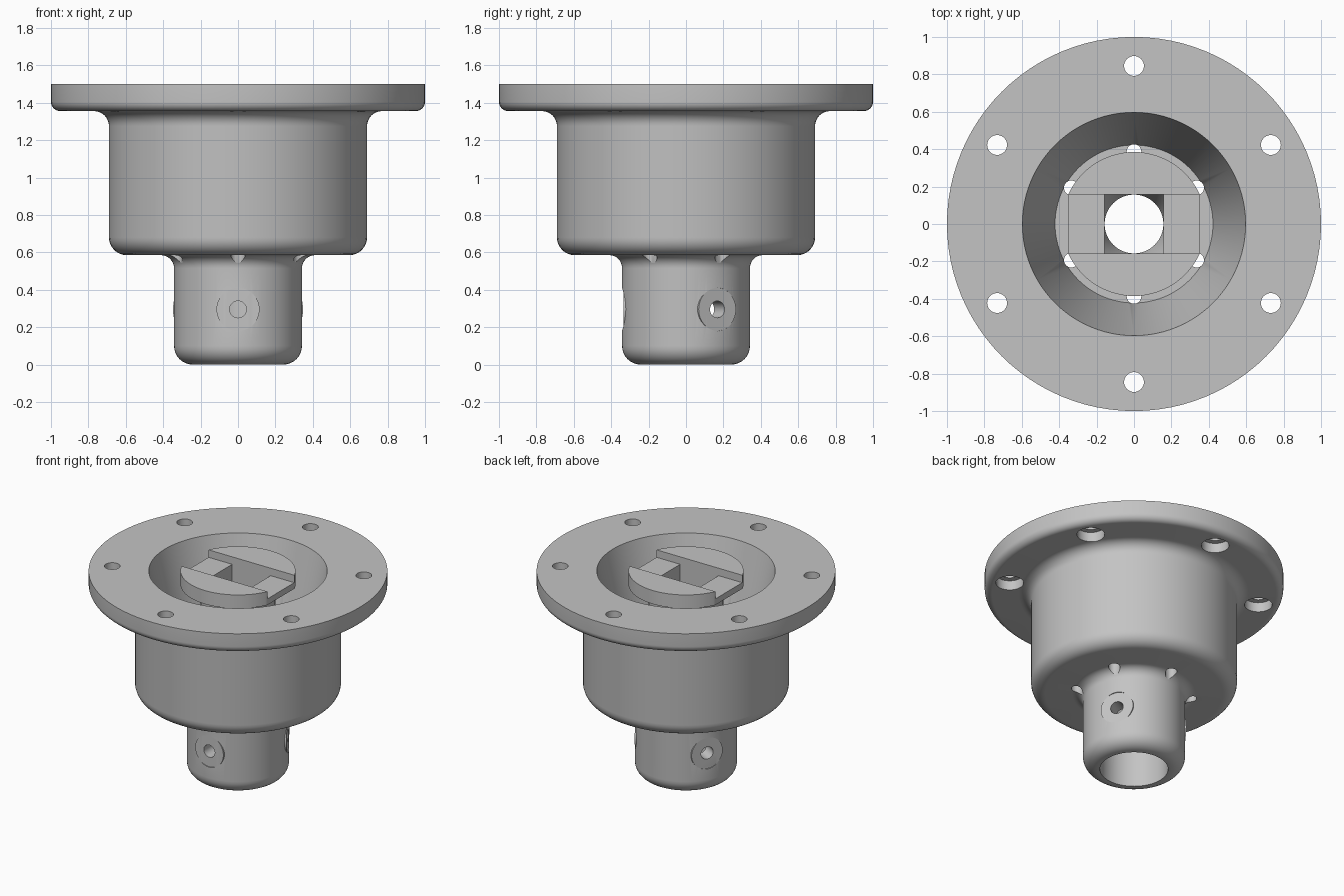
import bpy, bmesh
from math import sin, cos, pi, radians
from mathutils import Matrix, Vector

cube = bpy.data.objects.get("Cube")
if cube:
    bpy.data.objects.remove(cube, do_unlink=True)

grey = bpy.data.materials.new("plain_grey")
grey.use_nodes = True
GREY = (0.55, 0.55, 0.55, 1)
grey.diffuse_color = GREY
grey.node_tree.nodes["Principled BSDF"].inputs["Base Color"].default_value = GREY


def finish(bm, name):
    """Turn a bmesh into a linked object."""
    bmesh.ops.recalc_face_normals(bm, faces=bm.faces)
    mesh = bpy.data.meshes.new(name)
    bm.to_mesh(mesh)
    bm.free()
    mesh.materials.append(grey)
    obj = bpy.data.objects.new(name, mesh)
    bpy.context.collection.objects.link(obj)
    return obj


def arc(cx, cz, r, start, end, steps=8):
    """Fillet points in the profile plane, angles in degrees."""
    angles = [radians(start + (end - start) * i / steps) for i in range(steps + 1)]
    return [(cx + r * cos(a), cz + r * sin(a)) for a in angles]


def revolve(name, profile, closed=True, steps=96):
    bm = bmesh.new()
    verts = [bm.verts.new((x, 0, z)) for x, z in profile]
    pairs = list(zip(verts, verts[1:]))
    if closed:
        pairs.append((verts[-1], verts[0]))
    edges = [bm.edges.new(p) for p in pairs]
    bmesh.ops.spin(bm, geom=verts + edges, cent=(0, 0, 0), axis=(0, 0, 1),
                   angle=2 * pi, steps=steps, use_duplicate=False)
    bmesh.ops.remove_doubles(bm, verts=bm.verts, dist=1e-5)
    return finish(bm, name)


def cylinder(bm, a, b, r, segments=40):
    """Add a cylinder running from point a to point b."""
    a, b = Vector(a), Vector(b)
    turn = (b - a).to_track_quat("Z", "Y").to_matrix().to_4x4()
    bmesh.ops.create_cone(bm, cap_ends=True, segments=segments, radius1=r, radius2=r,
                          depth=(b - a).length,
                          matrix=Matrix.Translation((a + b) / 2) @ turn)


def box(bm, low, high):
    low, high = Vector(low), Vector(high)
    bmesh.ops.create_cube(bm, size=1, matrix=Matrix.Translation((low + high) / 2)
                          @ Matrix.Diagonal((high - low).to_4d()))


def combine(target, bm, operation="DIFFERENCE"):
    """Apply a boolean with the given bmesh and discard the helper."""
    helper = finish(bm, "helper")
    helper.hide_render = True
    mod = target.modifiers.new("boolean", "BOOLEAN")
    mod.operation, mod.solver, mod.object = operation, "EXACT", helper
    bpy.context.view_layer.update()
    graph = bpy.context.evaluated_depsgraph_get()
    result = bpy.data.meshes.new_from_object(target.evaluated_get(graph))
    target.modifiers.clear()
    target.data = result
    bpy.data.objects.remove(helper, do_unlink=True)


def ring(angles, radius, z):
    return [(radius * cos(radians(a)), radius * sin(radians(a)), z) for a in angles]


def drill(target, angles, radius, z0, z1, r):
    """Cut vertical holes spaced on a circle."""
    bm = bmesh.new()
    for a, b in zip(ring(angles, radius, z0), ring(angles, radius, z1)):
        cylinder(bm, a, b, r)
    combine(target, bm)


def radial(target, angles, d0, d1, z, r, operation="DIFFERENCE"):
    """Add or cut cylinders pointing outward from the axis."""
    bm = bmesh.new()
    for a, b in zip(ring(angles, d0, z), ring(angles, d1, z)):
        cylinder(bm, a, b, r)
    combine(target, bm, operation)


# Housing: neck, drum, flange, tapered bowl and bore
housing = revolve("housing",
    [(0.228, 0)]
    + arc(0.242, 0.1, 0.1, -90, 0)
    + arc(0.412, 0.515, 0.07, 180, 90)
    + arc(0.595, 0.68, 0.095, -90, 0)
    + arc(0.77, 1.275, 0.08, 180, 90)
    + arc(0.95, 1.405, 0.05, -90, 0)
    + [(1, 1.5), (0.597, 1.5), (0.422, 0.7), (0.222, 0.7),
       (0.157, 0.5), (0.157, 0.45), (0.228, 0.45)])

# Flange bolt holes with counterbores, and drain holes through the bowl floor
six = [30 + 60 * i for i in range(6)]
drill(housing, six, 0.845, 1.2, 1.6, 0.053)
drill(housing, six, 0.845, 1.2, 1.425, 0.093)
drill(housing, six, 0.387, 0.4, 0.8, 0.039)

# Set screw seats around the neck
three = [30, 150, 270]
radial(housing, three, 0.28, 0.335, 0.295, 0.115, "UNION")
radial(housing, three, 0.335, 0.5, 0.295, 0.115)
radial(housing, three, 0.15, 0.5, 0.295, 0.045)

# Drive hub: post and disc with a square socket and a cross slot
hub = revolve("drive_hub", [(0, 0.68), (0.25, 0.68), (0.25, 1.4),
                            (0.385, 1.4), (0.385, 1.5), (0, 1.5)], closed=False)
slot = bmesh.new()
box(slot, (-0.5, -0.157, 1.445), (0.5, 0.157, 1.6))
combine(hub, slot)
ends = bmesh.new()
for side in (-1, 1):
    box(ends, (0.45 * side - 0.1, -0.3, 1.3), (0.45 * side + 0.1, 0.3, 1.6))
combine(hub, ends)
socket = bmesh.new()
box(socket, (-0.157, -0.157, 0.6), (0.157, 0.157, 1.6))
combine(hub, socket)

# Smooth curved walls, keep machined edges sharp
bpy.ops.object.select_all(action="DESELECT")
for obj in (housing, hub):
    obj.select_set(True)
bpy.context.view_layer.objects.active = housing
bpy.ops.object.shade_smooth_by_angle(angle=radians(30))
